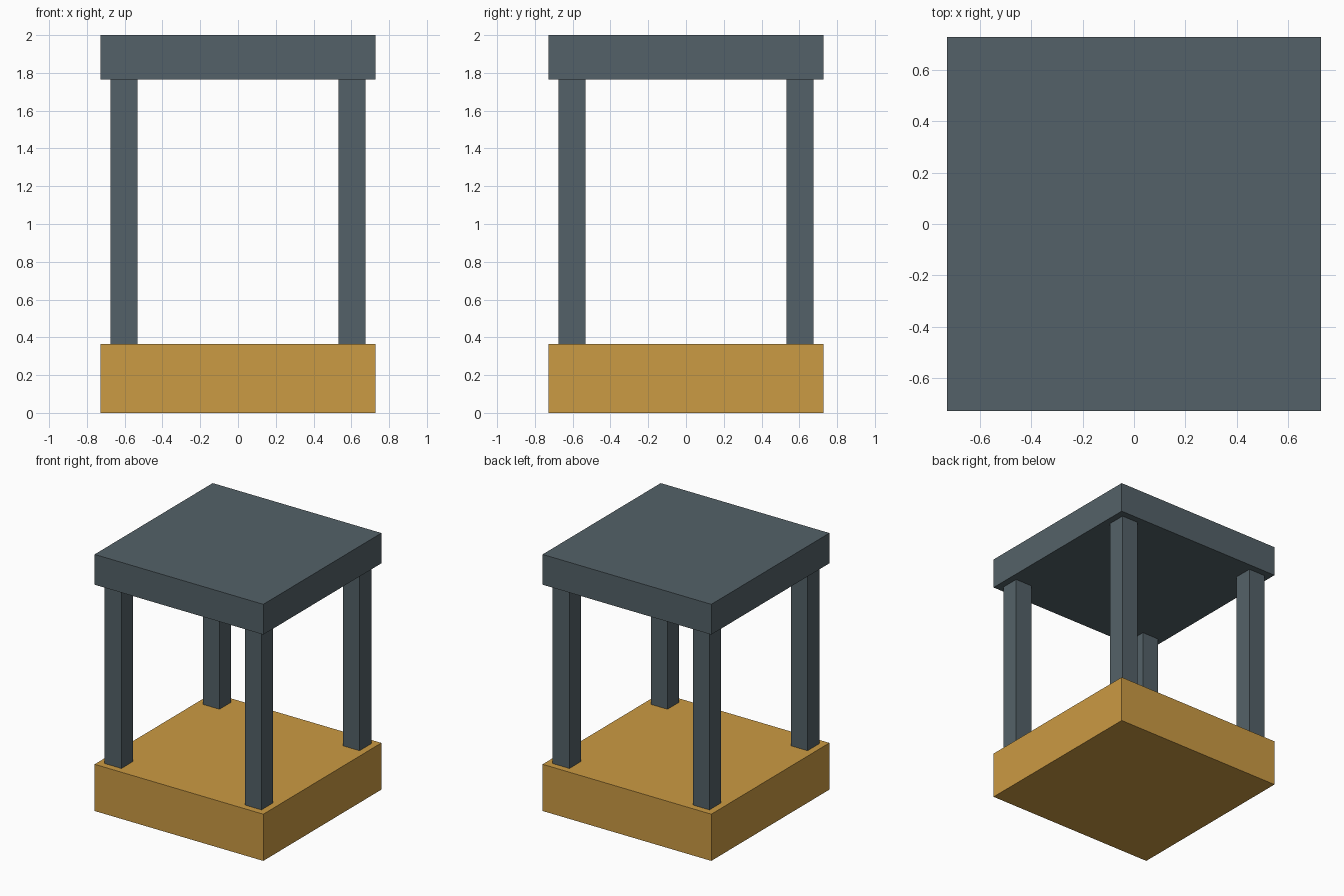
import bpy

if "Cube" in bpy.data.objects:
    bpy.data.objects.remove(bpy.data.objects["Cube"])


def material(name, color):
    m = bpy.data.materials.new(name)
    m.diffuse_color = (*color, 1.0)
    m.use_nodes = True
    m.node_tree.nodes["Principled BSDF"].inputs["Base Color"].default_value = m.diffuse_color
    return m


slate = material("slate grey", (0.088, 0.121, 0.138))
ochre = material("ochre", (0.60, 0.325, 0.056))


def box(name, x, y, z0, z1, width, mat):
    """Square upright block between two heights."""
    bpy.ops.mesh.primitive_cube_add(size=1, location=(x, y, (z0 + z1) / 2))
    ob = bpy.context.object
    ob.name = name
    ob.scale = (width, width, z1 - z0)
    bpy.ops.object.transform_apply(location=False, rotation=False, scale=True)
    ob.data.materials.append(mat)
    return ob


WIDTH = 1.455
BASE_TOP, ROOF_BOTTOM, ROOF_TOP = 0.364, 1.764, 2.0
POST_OFFSET, POST_WIDTH = 0.604, 0.144

# Floor slab and flat roof
box("base", 0, 0, 0, BASE_TOP, WIDTH, ochre)
box("roof", 0, 0, ROOF_BOTTOM, ROOF_TOP, WIDTH, slate)

# Four corner posts
for sx, side in ((-1, "left"), (1, "right")):
    for sy, end in ((-1, "front"), (1, "back")):
        box(f"{end}_{side}_post", sx * POST_OFFSET, sy * POST_OFFSET,
            BASE_TOP, ROOF_BOTTOM, POST_WIDTH, slate)
